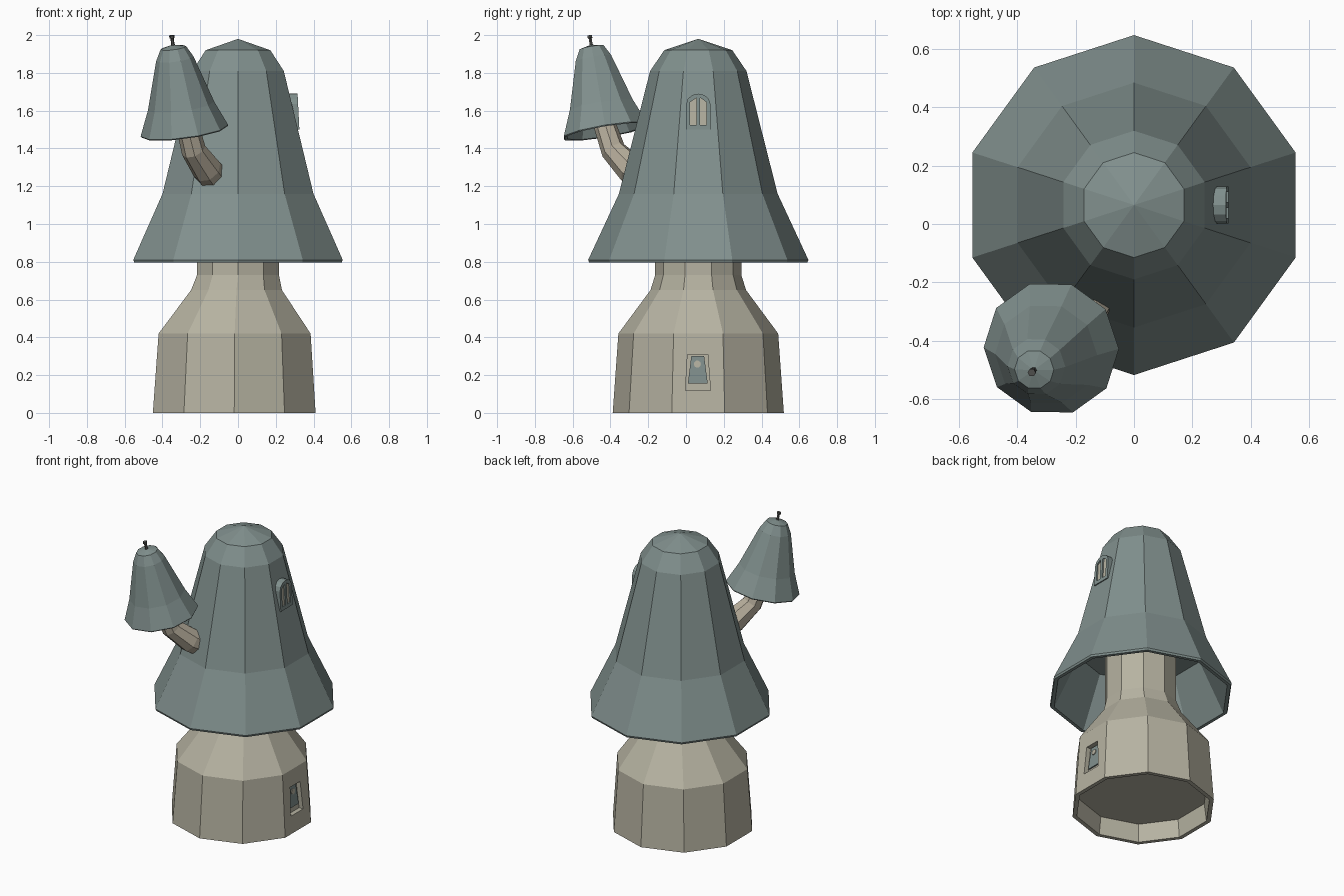
import bpy, bmesh
from math import sin, cos, pi, radians
from mathutils import Vector

cube = bpy.data.objects.get("Cube")
if cube:
    bpy.data.objects.remove(cube)


def material(name, rgb):
    m = bpy.data.materials.new(name)
    m.use_nodes = True
    m.diffuse_color = (*rgb, 1)
    m.node_tree.nodes["Principled BSDF"].inputs["Base Color"].default_value = (*rgb, 1)
    return m


SLATE = material("slate green", (0.22, 0.28, 0.27))
BEIGE = material("warm beige", (0.47, 0.45, 0.36))
BARK = material("branch beige", (0.47, 0.42, 0.33))
TWIG = material("dark twig", (0.09, 0.09, 0.085))


def finish(bm, name, mat):
    bmesh.ops.recalc_face_normals(bm, faces=bm.faces)
    mesh = bpy.data.meshes.new(name)
    bm.to_mesh(mesh)
    bm.free()
    mesh.materials.append(mat)
    ob = bpy.data.objects.new(name, mesh)
    bpy.context.collection.objects.link(ob)
    return ob


def loft(name, mat, rings, sides=10, phase=0):
    """Skin rings of (centre, axis, radius); both ends are capped, radius 0 makes a tip."""
    bm = bmesh.new()
    loops = []
    for centre, axis, r in rings:
        turn = Vector((0, 0, 1)).rotation_difference(Vector(axis))
        n = sides if r else 1
        loops.append([bm.verts.new(Vector(centre) + turn @ Vector(
            (r * cos(phase + 2 * pi * i / sides), r * sin(phase + 2 * pi * i / sides), 0)))
            for i in range(n)])
    for a, b in zip(loops, loops[1:]):
        for i in range(sides):
            j = (i + 1) % sides
            quad = [a[i % len(a)], a[j % len(a)], b[j % len(b)], b[i % len(b)]]
            bm.faces.new(list(dict.fromkeys(quad)))
    for end in (loops[0], loops[-1]):
        if len(end) > 1:
            bm.faces.new(end)
    return finish(bm, name, mat)


def plate(name, mat, outline, back, front):
    """Extrude a (y, z) outline along x; back and front give x at each height."""
    bm = bmesh.new()
    a = [bm.verts.new((back(z), y, z)) for y, z in outline]
    b = [bm.verts.new((front(z), y, z)) for y, z in outline]
    bm.faces.new(a)
    bm.faces.new(b)
    for i in range(len(a)):
        j = (i + 1) % len(a)
        bm.faces.new([a[i], a[j], b[j], b[i]])
    return finish(bm, name, mat)


def cut(ob, cutter):
    cutter.hide_render = True
    mod = ob.modifiers.new("recess", "BOOLEAN")
    mod.operation = "DIFFERENCE"
    mod.solver = "EXACT"
    mod.object = cutter
    bpy.context.view_layer.objects.active = ob
    bpy.ops.object.modifier_apply(modifier=mod.name)
    bpy.data.objects.remove(cutter)


UP = (0, 0, 1)
CY = 0.065
TURN = radians(18)

# Stalk body, leaning slightly, with a hollow foot
stalk = loft("stalk", BEIGE, [((x, CY, z), UP, r) for x, z, r in (
    (-0.02, 0.12, 0.41), (-0.02, 0, 0.425), (-0.02, 0, 0.453), (-0.018, 0.42, 0.423),
    (-0.008, 0.65, 0.253), (0, 0.73, 0.228), (0, 1.16, 0.228))], phase=TURN)

# Large cap with a thin rim and hollow underside
loft("large_cap", SLATE, [((0, CY, z), UP, r) for z, r in (
    (1.98, 0), (1.92, 0.18), (1.81, 0.255), (1.16, 0.42), (0.81, 0.583),
    (0.797, 0.578), (0.797, 0.555), (1.13, 0.395), (1.15, 0))], phase=TURN)

# Curved side branch
path = [Vector(p) for p in ((-0.11, -0.17, 1.22), (-0.165, -0.29, 1.29),
                            (-0.235, -0.385, 1.39), (-0.265, -0.425, 1.51), (-0.29, -0.44, 1.62))]
rings = []
for i, (p, r) in enumerate(zip(path, (0.085, 0.08, 0.066, 0.06, 0.055))):
    rings.append((p, path[min(i + 1, 4)] - path[max(i - 1, 0)], r))
loft("branch", BARK, rings, sides=8)

# Small tilted cap and its twig
base = Vector((-0.283, -0.425, 1.488))
axis = Vector((-0.06, -0.075, 0.45)).normalized()
loft("small_cap", SLATE, [(base + axis * h, axis, r) for h, r in (
    (0.472, 0), (0.455, 0.068), (0.395, 0.1), (0.14, 0.177), (0.006, 0.234),
    (0, 0.23), (0.003, 0.215), (0.13, 0.16), (0.15, 0))])
loft("twig", TWIG, [(base + axis * h, axis, r) for h, r in (
    (0.45, 0.014), (0.48, 0.009), (0.505, 0.009), (0.508, 0.014), (0.522, 0.014))], sides=6)


# Arched window: frame with two sunken panes
def arch(half, low, spring, top, steps=6):
    curve = [(CY + half * cos(pi * i / steps), spring + (top - spring) * sin(pi * i / steps))
             for i in range(steps + 1)]
    return [(CY + half, low)] + curve + [(CY - half, low)]


def window_x(offset):
    return lambda z: 0.325 - (z - 1.5) * 0.05 + offset


frame = plate("window_frame", SLATE, arch(0.064, 1.5, 1.635, 1.69), lambda z: 0.25, window_x(0))
for side, label in ((-1, "front"), (1, "back")):
    near, far = CY + side * 0.01, CY + side * 0.044
    outline = [(near, 1.525), (far, 1.525), (far, 1.645), (near, 1.668)]
    cut(frame, plate("pane_cutter", SLATE, outline, window_x(-0.012), window_x(0.05)))
    plate(label + "_pane", BEIGE, outline, window_x(-0.016), window_x(-0.009))


# Door: recess in the stalk, door leaf and round peephole
def wall_x(offset):
    return lambda z: 0.411 - z * 0.067 + offset


cut(stalk, plate("door_cutter", BEIGE, [(-0.003, 0.118), (0.13, 0.118), (0.115, 0.31), (0.008, 0.31)],
                 wall_x(-0.03), wall_x(0.05)))
plate("door", SLATE, [(0.01, 0.155), (0.115, 0.155), (0.096, 0.3), (0.028, 0.3)],
      wall_x(-0.032), wall_x(-0.02))
plate("door_peephole", BEIGE, [(0.06 + 0.019 * cos(i * pi / 5), 0.258 + 0.019 * sin(i * pi / 5))
                               for i in range(10)], wall_x(-0.022), wall_x(-0.015))
